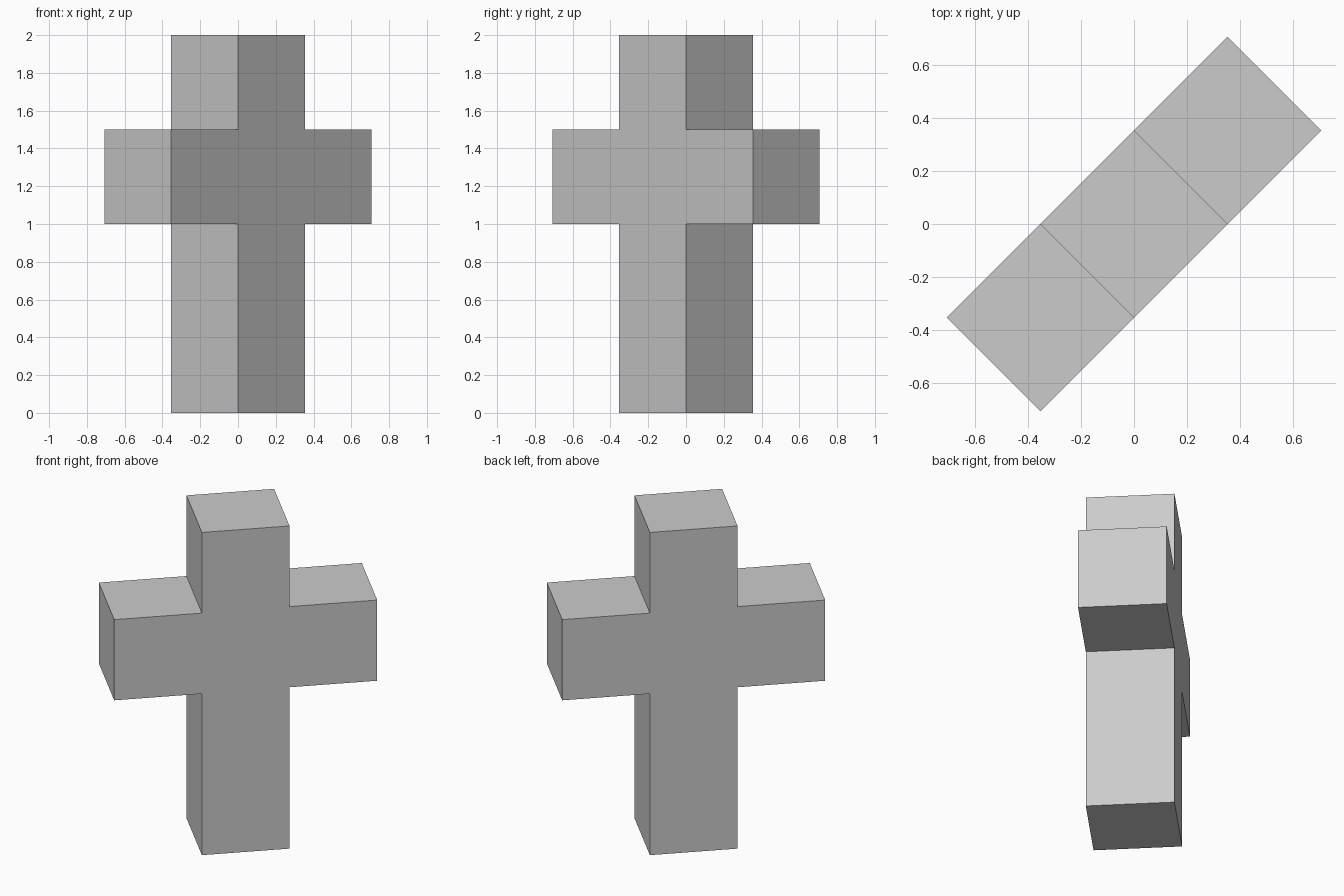
import bpy
import bmesh
from math import radians
from mathutils import Matrix, Vector

default = bpy.data.objects.get("Cube")
if default:
    bpy.data.objects.remove(default, do_unlink=True)

# Plain grey stone
grey = bpy.data.materials.new("grey")
grey.use_nodes = True
colour = (0.6, 0.6, 0.6, 1)
grey.diffuse_color = colour
grey.node_tree.nodes["Principled BSDF"].inputs["Base Color"].default_value = colour

# Cross outline: right half going up, mirrored for the left half
UNIT = 0.5
right = [(0.5, 0), (0.5, 2), (1.5, 2), (1.5, 3), (0.5, 3), (0.5, 4)]
outline = right + [(-x, z) for x, z in reversed(right)]

# Extrude the outline to a square-section cross and turn it diagonally
bm = bmesh.new()
face = bm.faces.new([bm.verts.new((x * UNIT, -UNIT / 2, z * UNIT)) for x, z in outline])
extruded = bmesh.ops.extrude_face_region(bm, geom=[face])["geom"]
back = [v for v in extruded if isinstance(v, bmesh.types.BMVert)]
bmesh.ops.translate(bm, verts=back, vec=Vector((0, UNIT, 0)))
if face.is_valid and len(bm.faces) < len(outline) + 2:
    bm.faces.new(face.verts)
bmesh.ops.recalc_face_normals(bm, faces=bm.faces)
bmesh.ops.rotate(bm, verts=bm.verts, cent=(0, 0, 0), matrix=Matrix.Rotation(radians(45), 3, "Z"))

mesh = bpy.data.meshes.new("cross")
bm.to_mesh(mesh)
bm.free()
mesh.materials.append(grey)
bpy.context.collection.objects.link(bpy.data.objects.new("cross", mesh))
